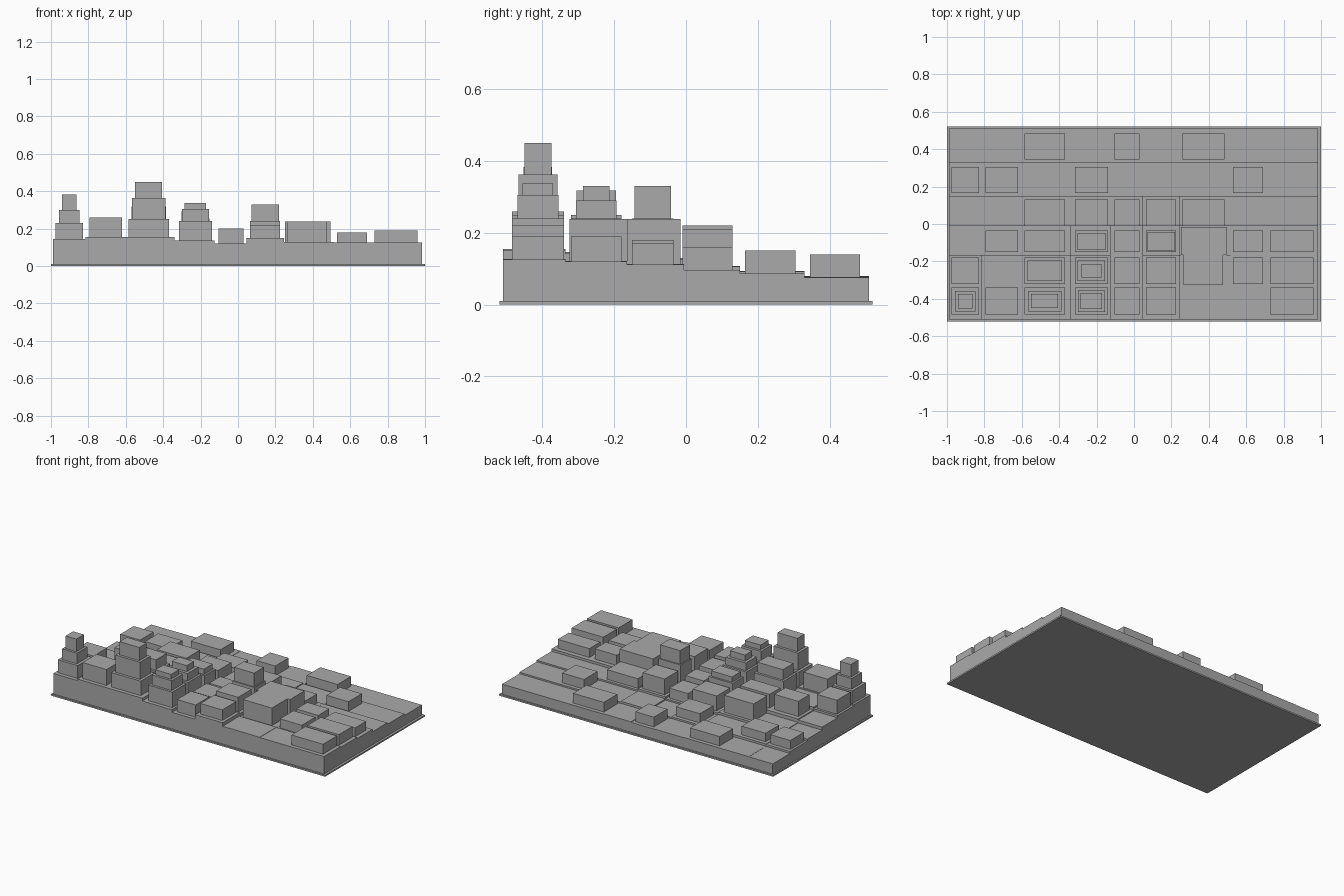
import bpy
import bmesh
from mathutils import Matrix, Vector

cube = bpy.data.objects.get("Cube")
if cube:
    bpy.data.objects.remove(cube, do_unlink=True)

grey = bpy.data.materials.new("model_grey")
grey.use_nodes = True
colour = (0.4, 0.4, 0.4, 1)
grey.diffuse_color = colour
grey.node_tree.nodes["Principled BSDF"].inputs["Base Color"].default_value = colour


def add_box(bm, xs, ys, zs):
    """Add one box spanning the three given ranges."""
    low, high = (Vector(corner) for corner in zip(xs, ys, zs))
    matrix = Matrix.Translation((low + high) / 2) @ Matrix.Diagonal((*(high - low), 1))
    bmesh.ops.create_cube(bm, size=1, matrix=matrix)


def make_object(name, bm):
    mesh = bpy.data.meshes.new(name)
    bm.to_mesh(mesh)
    bm.free()
    mesh.materials.append(grey)
    part = bpy.data.objects.new(name, mesh)
    bpy.context.collection.objects.link(part)
    return part


def shrink(span, amount):
    return span[0] + amount, span[1] - amount


# Street grid: lot edges, and the footprint range used by buildings in each lot
lot_x = [-.99, -.815, -.615, -.34, -.125, .045, .245, .515, .71, .985]
lot_y = [-.51, -.335, -.165, -.005, .15, .33, .51]
build_x = [(-.975, -.83), (-.795, -.62), (-.585, -.37), (-.315, -.14), (-.105, .03),
           (.065, .225), (.26, .485), (.53, .69), (.73, .96)]
build_y = [(-.485, -.34), (-.32, -.18), (-.15, -.035), (-.01, .13), (.165, .305), (.345, .485)]

# Terraced ground: falls towards the back, rises a little in some columns
row_ground = [.125, .12, .112, .096, .086, .076]
rise = [.02, .03, .03, .012, -.005, .025, .002, 0, 0]
fade = [1, .9, .6, .4, .25, .1]


def ground(row, col):
    return row_ground[row] + rise[col] * fade[row]


# Base plate
bm = bmesh.new()
add_box(bm, (-1, 1), (-.52, .52), (0, .01))
make_object("base_plate", bm)

# Terraced ground lots
bm = bmesh.new()
for row in range(len(row_ground)):
    for col in range(len(rise)):
        add_box(bm, lot_x[col:col + 2], lot_y[row:row + 2], (.01, ground(row, col)))
make_object("terraced_ground", bm)

# Building roof heights in hundredths, front row first; zero is an empty lot
roofs = [
    [23, 26, 25, 24, 20, 22, 0, 0, 19],
    [23, 0, 25, 24, 19, 24, 0, 18, 19],
    [0, 23, 22, 22, 18, 24, 0, 18, 17],
    [0, 0, 22, 20, 16, 21, 16, 0, 0],
    [15, 15, 0, 15, 0, 0, 0, 15, 0],
    [0, 0, 14, 0, 14, 0, 14, 0, 0],
]
bm = bmesh.new()
for row, heights in enumerate(roofs):
    for col, height in enumerate(heights):
        if height:
            add_box(bm, build_x[col], build_y[row], (ground(row, col), height / 100))
make_object("buildings", bm)

# Stepped upper storeys: (inset, roof height) for each tier
towers = {
    "corner_tower": (0, 0, [(.018, .30), (.033, .383)]),
    "tall_tower": (0, 2, [(.018, .363), (.035, .45)]),
    "front_stepped_tower": (0, 3, [(.015, .305), (.03, .337)]),
    "wide_tower": (1, 2, [(.015, .318)]),
    "middle_stepped_tower": (1, 3, [(.014, .29), (.033, .33)]),
    "inner_tower": (2, 3, [(.012, .255)]),
    "inner_tall_tower": (2, 5, [(.007, .33)]),
}
for name, (row, col, tiers) in towers.items():
    bm = bmesh.new()
    floor = roofs[row][col] / 100
    for inset, top in tiers:
        add_box(bm, shrink(build_x[col], inset), shrink(build_y[row], inset), (floor, top))
        floor = top
    make_object(name, bm)

# Large hall spanning two lots
bm = bmesh.new()
add_box(bm, (.265, .475), (-.325, -.165), (ground(1, 6), .238))
add_box(bm, (.25, .495), (-.165, -.015), (ground(2, 6), .238))
make_object("large_hall", bm)
